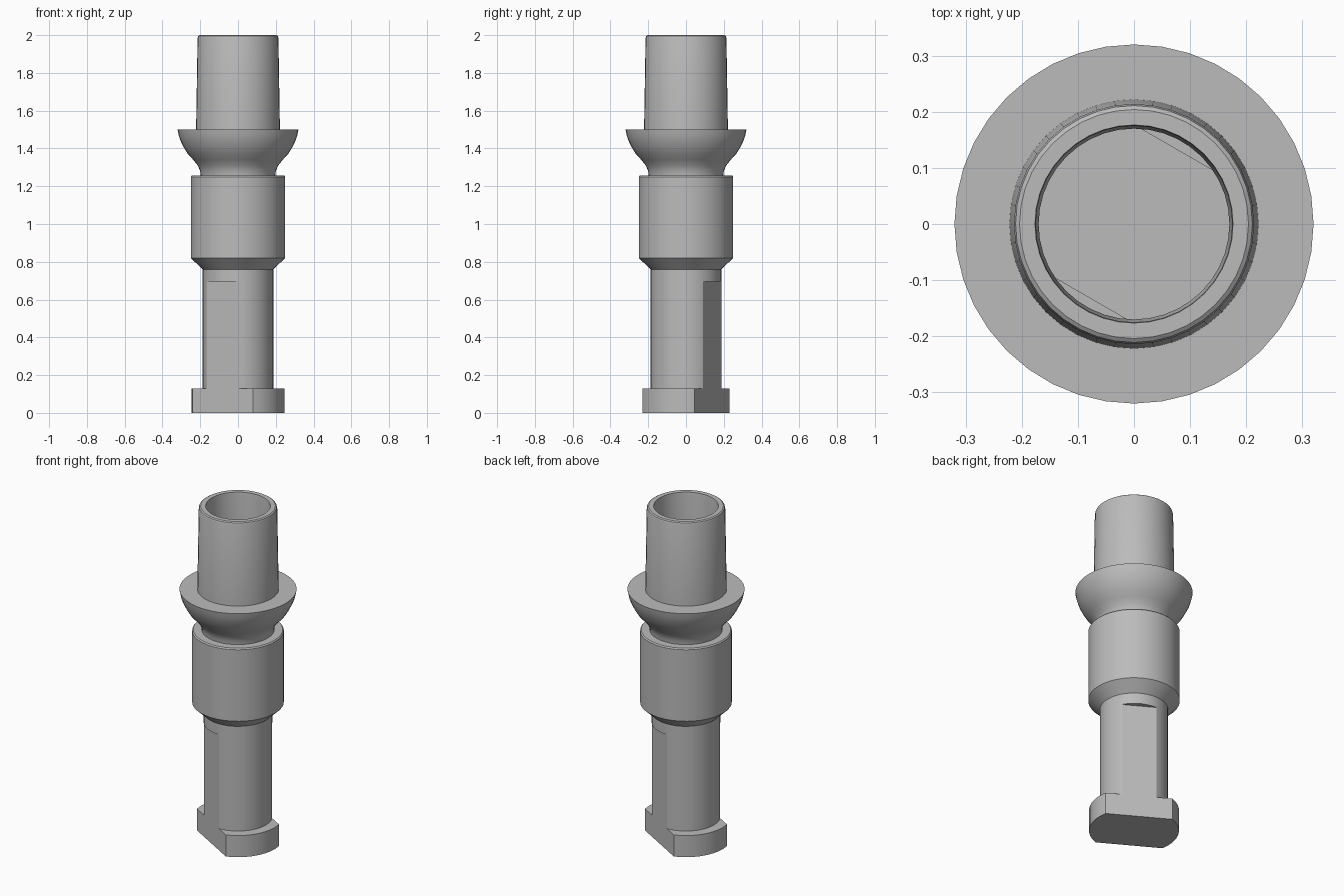
import bpy, bmesh
from math import radians, sin, cos
from mathutils import Matrix

SEGMENTS = 40
FLAT_ANGLE = radians(60)     # direction the two side flats face

if "Cube" in bpy.data.objects:
    bpy.data.objects.remove(bpy.data.objects["Cube"])

grey = bpy.data.materials.new("plain_grey")
grey.use_nodes = True
grey.diffuse_color = (0.5, 0.5, 0.5, 1)
grey.node_tree.nodes["Principled BSDF"].inputs["Base Color"].default_value = (0.5, 0.5, 0.5, 1)


def add_object(name, bm):
    bmesh.ops.recalc_face_normals(bm, faces=bm.faces)
    mesh = bpy.data.meshes.new(name)
    bm.to_mesh(mesh)
    bm.free()
    mesh.materials.append(grey)
    obj = bpy.data.objects.new(name, mesh)
    bpy.context.collection.objects.link(obj)
    return obj


def turned(name, profile):
    """Closed solid of revolution from (radius, z) points, bottom to top."""
    bm = bmesh.new()
    turn = [radians(360) * i / SEGMENTS for i in range(SEGMENTS)]
    rings = [[bm.verts.new((r * cos(a), r * sin(a), z)) for a in turn] for r, z in profile]
    for low, high in zip(rings, rings[1:]):
        for i in range(SEGMENTS):
            j = (i + 1) % SEGMENTS
            bm.faces.new((low[i], low[j], high[j], high[i]))
    bm.faces.new(rings[0][::-1])
    bm.faces.new(rings[-1])
    return add_object(name, bm)


def flat_cutter(angle, distance, top):
    """Block whose inner face lies at the given distance from the axis."""
    bm = bmesh.new()
    bottom = -0.2
    place = (Matrix.Rotation(angle, 4, "Z")
             @ Matrix.Translation((distance + 0.25, 0, (top + bottom) / 2))
             @ Matrix.Diagonal((0.5, 1, top - bottom, 1)))
    bmesh.ops.create_cube(bm, size=1, matrix=place)
    return add_object("flat_cutter", bm)


def cut(target, cutter):
    mod = target.modifiers.new("cut", "BOOLEAN")
    mod.operation = "DIFFERENCE"
    mod.solver = "EXACT"
    mod.object = cutter
    cutter.hide_render = True
    bpy.context.view_layer.objects.active = target
    bpy.ops.object.modifier_apply(modifier=mod.name)
    bpy.data.objects.remove(cutter)


def cut_flats(target, distance, top):
    for angle in (FLAT_ANGLE, FLAT_ANGLE + radians(180)):
        cut(target, flat_cutter(angle, distance, top))


# Outer profile, section by section
foot = [(0.245, 0), (0.245, 0.13)]
stem = [(0.187, 0.13), (0.187, 0.76)]
sleeve = [(0.25, 0.82), (0.25, 1.25), (0.244, 1.257)]
collar = [(0.198, 1.257), (0.2, 1.28), (0.213, 1.31), (0.237, 1.34), (0.265, 1.37),
          (0.287, 1.405), (0.304, 1.44), (0.314, 1.47), (0.32, 1.5)]
spout = [(0.222, 1.5), (0.214, 1.985), (0.211, 1.995), (0.204, 2)]
fitting = turned("hollow_fitting", foot + stem + sleeve + collar + spout)
cut_flats(fitting, 0.16, 0.695)

# Tapered bore, narrowed beside the flats
bore = turned("bore_cutter", [(0.17, 0.13), (0.17, 1.5), (0.175, 1.99), (0.178, 2.01)])
cut_flats(bore, 0.153, 0.705)
cut(fitting, bore)

# Smooth round walls, crisp edges
bpy.ops.object.select_all(action="DESELECT")
fitting.select_set(True)
bpy.context.view_layer.objects.active = fitting
bpy.ops.object.shade_smooth_by_angle(angle=radians(25))
